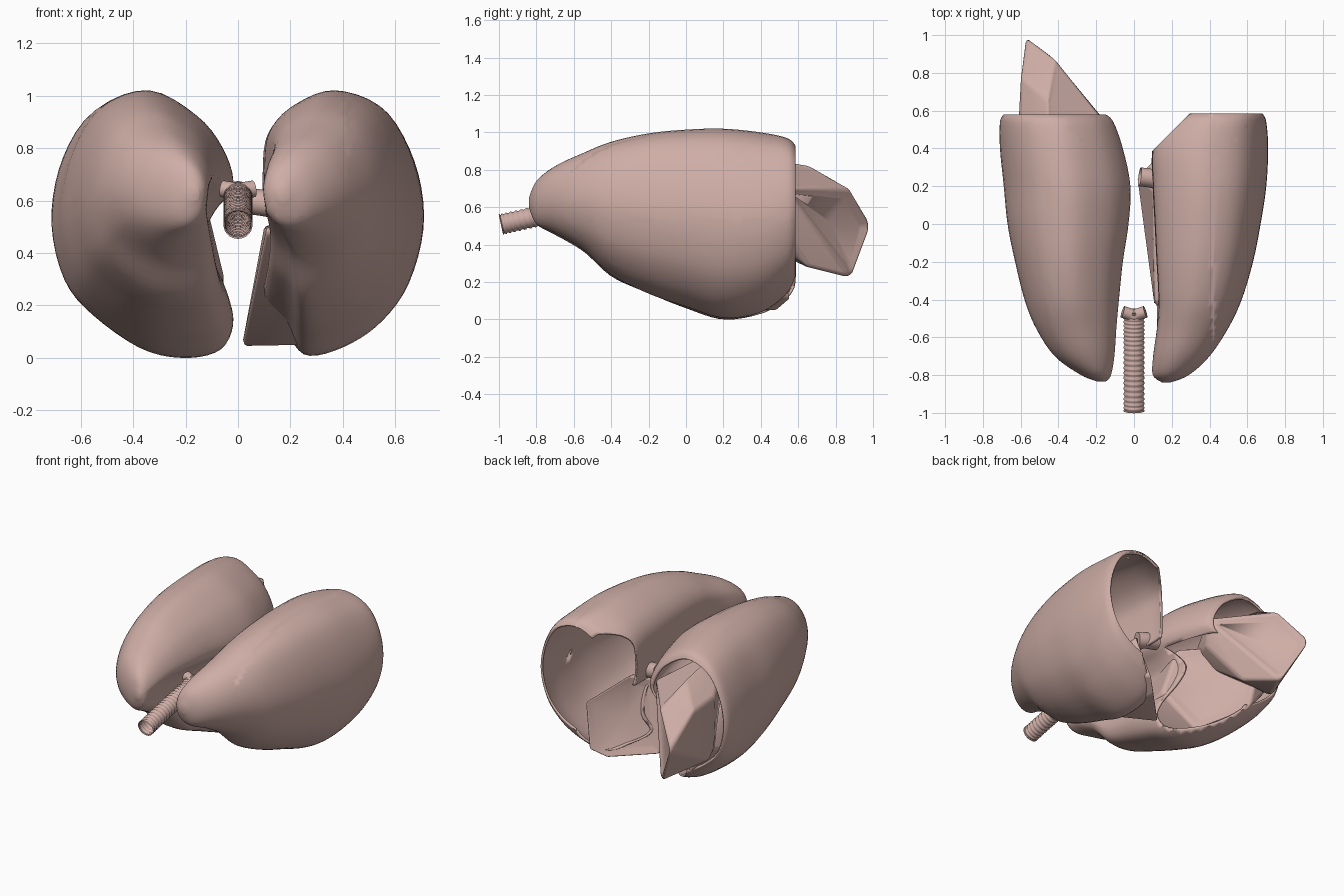
import bpy, bmesh, math
from mathutils import Vector

if "Cube" in bpy.data.objects:
    bpy.data.objects.remove(bpy.data.objects["Cube"])


def make_object(name, bm, angle=40):
    bmesh.ops.recalc_face_normals(bm, faces=bm.faces)
    me = bpy.data.meshes.new(name)
    bm.to_mesh(me)
    bm.free()
    ob = bpy.data.objects.new(name, me)
    bpy.context.collection.objects.link(ob)
    me.materials.append(skin)
    bpy.context.view_layer.objects.active = ob
    ob.select_set(True)
    bpy.ops.object.shade_smooth_by_angle(angle=math.radians(angle))
    ob.select_set(False)
    return ob


def spline(p, t, closed=False):
    # Catmull-Rom through tuples of any length
    n = len(p)
    i = min(int(t), n - 1 if closed else n - 2)
    f = t - i
    get = (lambda k: p[k % n]) if closed else (lambda k: p[max(0, min(n - 1, k))])
    a, b, c, d = (get(i + k) for k in (-1, 0, 1, 2))
    return [0.5 * (2 * q + (r - o) * f + (2 * o - 5 * q + 4 * r - s) * f * f
            + (3 * q - o - 3 * r + s) * f ** 3) for o, q, r, s in zip(a, b, c, d)]


def loft(rings, cap_start=False, cap_end=False):
    bm = bmesh.new()
    vs = [[bm.verts.new(p) for p in r] for r in rings]
    n = len(vs[0])
    for a, b in zip(vs, vs[1:]):
        for k in range(n):
            bm.faces.new((a[k], a[(k + 1) % n], b[(k + 1) % n], b[k]))
    if cap_start:
        bm.faces.new(vs[0])
    if cap_end:
        bm.faces.new(vs[-1])
    return bm


def lung(name, side, profile, sections, windows):
    # profile: (0 medial..1 lateral, 0 bottom..1 top); sections: y, medial, lateral, bottom, top
    rings = []
    ny, nk = 48, 72
    for j in range(ny + 1):
        y, xm, xl, z0, z1 = spline(sections, j / ny * (len(sections) - 1))
        w = min(1, max(0, (y + 0.84) / 0.45))
        ring = []
        for k in range(nk):
            u, v = spline(profile, k / nk * len(profile), True)
            d = Vector((u - .5, v - .5))
            e = d.normalized() * 0.5
            d = e.lerp(d, w)
            ring.append((side * (xm + (d.x + .5) * (xl - xm)), y, z0 + (d.y + .5) * (z1 - z0)))
        rings.append(ring)
    bm = loft(rings, cap_start=True)
    # open the inner rear corner along clean planes
    for window in windows:
        planes = [(Vector(p), Vector(n)) for p, n in window]
        for p, n in planes:
            bmesh.ops.bisect_plane(bm, geom=bm.verts[:] + bm.edges[:] + bm.faces[:], plane_co=p, plane_no=n)
        gone = [f for f in bm.faces if all((f.calc_center_median() - p).dot(n) > 0 for p, n in planes)]
        bmesh.ops.delete(bm, geom=gone, context='FACES')
    ob = make_object(name, bm, 60)
    m = ob.modifiers.new("wall", 'SOLIDIFY')
    m.thickness = 0.014
    m.offset = -1
    return ob


def lobe(name, pts, width=0.02):
    bm = bmesh.new()
    for p in pts:
        bm.verts.new(p)
    r = bmesh.ops.convex_hull(bm, input=bm.verts)
    bmesh.ops.delete(bm, geom=[g for g in r["geom_interior"] if isinstance(g, bmesh.types.BMVert)], context='VERTS')
    bmesh.ops.dissolve_limit(bm, angle_limit=0.3, verts=bm.verts, edges=bm.edges)
    # dish the large rear faces
    bmesh.ops.recalc_face_normals(bm, faces=bm.faces)
    bm.normal_update()
    big = [f for f in bm.faces if f.calc_area() > 0.06 and f.normal.y > 0.3]
    bmesh.ops.inset_individual(bm, faces=big, thickness=0.06, depth=-0.02)
    bmesh.ops.poke(bm, faces=big, offset=-0.015)
    ob = make_object(name, bm, 45)
    m = ob.modifiers.new("soft_edges", 'BEVEL')
    m.width = width
    m.segments = 3
    return ob


def tube(name, path, rad, ribs=0, steps=12):
    pts = [Vector(spline(path, i / steps * (len(path) - 1))) for i in range(steps + 1)]
    rings = []
    for i, p in enumerate(pts):
        t = (pts[min(i + 1, steps)] - pts[max(i - 1, 0)]).normalized()
        a = t.cross(Vector((0, 0, 1))).normalized()
        b = a.cross(t)
        r = rad + ribs * (1 if i % 4 < 2 else -1)
        rings.append([p + r * (math.cos(q) * a + math.sin(q) * b)
                      for q in (k * math.tau / 28 for k in range(28))])
    return make_object(name, loft(rings, cap_end=True), 50)


skin = bpy.data.materials.new("tissue")
skin.diffuse_color = (0.62, 0.42, 0.38, 1)
skin.use_nodes = True
skin.node_tree.nodes["Principled BSDF"].inputs["Base Color"].default_value = skin.diffuse_color

# outer lung shells, open at the rear
left_profile = [(.48, 1), (.2, .9), (.05, .77), (0, .64), (.1, .55), (.16, .46), (.12, .35),
                (.03, .22), (.0, .12), (.07, .03), (.26, 0), (.5, .03), (.77, .15),
                (.93, .28), (1, .5), (.94, .74), (.77, .93)]
right_profile = [(.45, 1), (.18, .94), (.03, .84), (0, .7), (.01, .54), (.07, .42), (.06, .28),
                 (-.03, .17), (.14, .08), (.27, 0), (.5, .03), (.73, .12),
                 (.91, .27), (1, .5), (.94, .74), (.76, .93)]
lung("left_lung_shell", -1, left_profile, [
    (-.835, .15, .19, .60, .65), (-.80, .12, .28, .51, .74), (-.70, .10, .42, .45, .82),
    (-.55, .09, .52, .36, .89), (-.4, .08, .58, .23, .95), (-.2, .06, .63, .14, .995),
    (0, .03, .67, .06, 1.015), (.2, .02, .69, 0, 1.02), (.4, .06, .71, .03, 1.0),
    (.54, .11, .71, .10, .97), (.58, .15, .69, .15, .93)],
    [[((0, .17, 0), (1, 1, 0)), ((0, 0, .6), (0, 0, -1)), ((-.44, 0, 0), (1, 0, 0))]])
lung("right_lung_shell", 1, right_profile, [
    (-.84, .15, .19, .60, .65), (-.80, .10, .29, .51, .74), (-.70, .10, .40, .46, .82),
    (-.55, .12, .50, .37, .89), (-.4, .13, .57, .24, .95), (-.2, .12, .63, .14, .995),
    (0, .11, .67, .07, 1.015), (.2, .10, .70, .01, 1.02), (.4, .10, .71, .04, 1.0),
    (.54, .17, .70, .14, .97), (.585, .22, .68, .22, .93)],
    [[((0, .24, 0), (-1, 1, .35)), ((0, 0, .54), (0, 0, -1)), ((.42, 0, 0), (-1, 0, 0))],
     [((0, .29, 0), (-1, 1, 0)), ((.42, 0, 0), (-1, 0, 0))]])

# inner lobes: the rear one protrudes from the left shell
lobe("rear_lobe", [(-.61, .56, .72), (-.60, .56, .35), (-.45, .65, .83), (-.14, .54, .70), (-.18, .47, .55),
                   (-.30, .73, .70), (-.42, .88, .70), (-.57, .995, .5), (-.43, .89, .22), (-.60, .78, .7),
                   (-.32, .65, .28), (-.60, .6, .3), (-.45, .2, .9), (-.3, .2, .6)])
lobe("lower_left_lobe", [(-.43, .59, .15), (-.22, .34, .04), (-.05, .21, .3), (-.12, .27, .6), (-.24, .41, .6),
                         (-.60, .56, .36), (-.50, .60, .5), (-.06, -.1, .22), (-.2, -.1, .12),
                         (-.55, .1, .2), (-.15, -.1, .45), (-.5, .1, .55)])
lobe("middle_right_lobe", [(.11, -.46, .5), (.055, -.2, .34), (.015, .25, .045), (.25, .49, .05),
                           (.33, .56, .11), (.40, .50, .39), (.22, .30, .54), (.10, .18, .50),
                           (.28, .1, .05), (.3, -.3, .42), (.5, .3, .2)], .012)

# windpipe with cartilage rings, and its fork
tube("windpipe", [(0, -.99, .508), (0, -.8, .55), (0, -.6, .59), (0, -.46, .62)], .053, .0025, 92)
for s, side in ((-1, "left"), (1, "right")):
    tube(side + "_bronchus", [(s * -.01, -.49, .635), (s * .03, -.475, .64), (s * .06, -.465, .645)], .032)
tube("right_hilum_vessel", [(.03, .25, .60), (.10, .24, .59), (.16, .22, .58)], .05)
